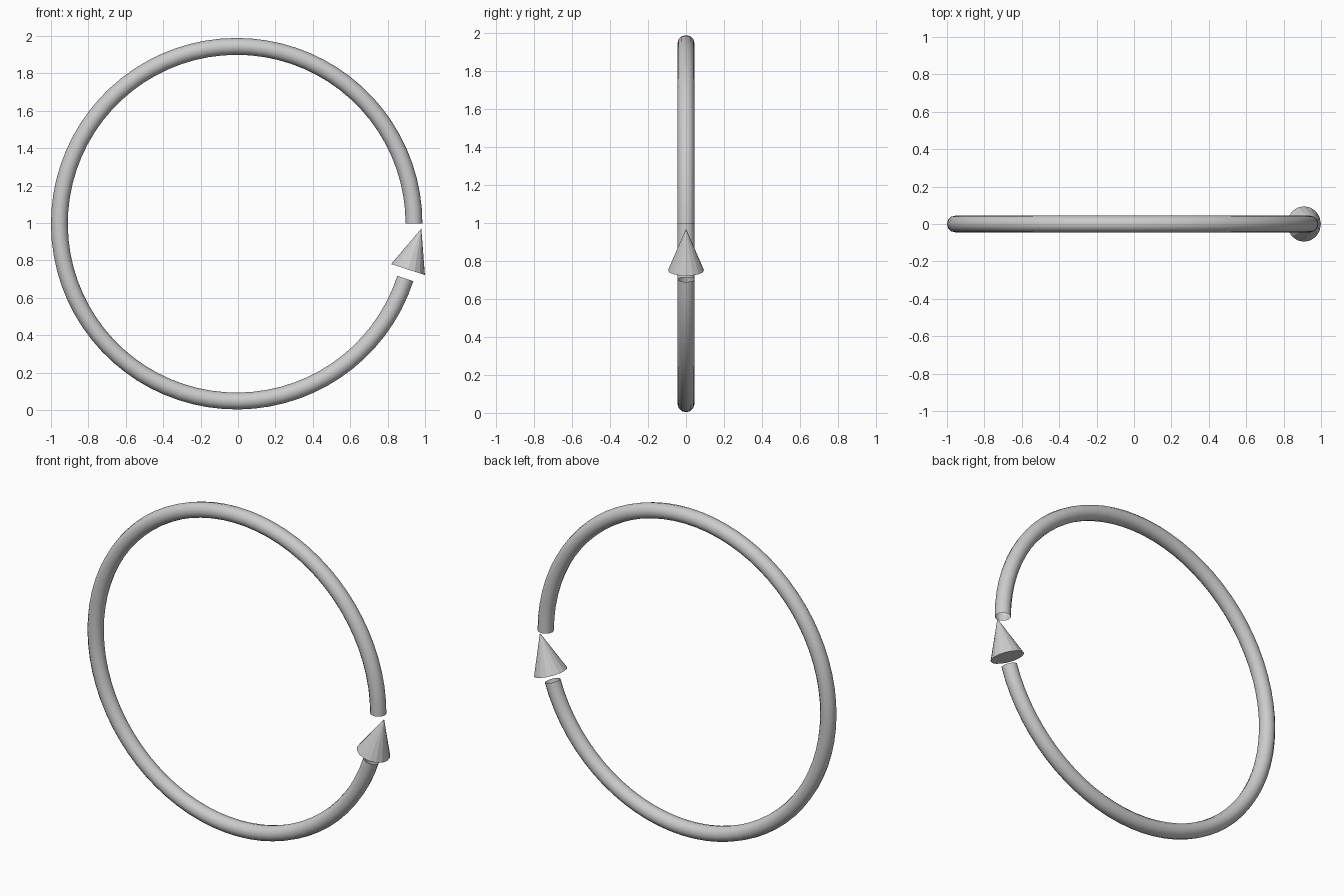
import bpy, bmesh
from math import sin, cos, radians, tau
from mathutils import Vector, Matrix

if "Cube" in bpy.data.objects:
    bpy.data.objects.remove(bpy.data.objects["Cube"])

CENTRE = Vector((-0.007, 0, 0.996))   # middle of the ring
R, TUBE = 0.948, 0.045                # ring radius and tube radius
SWEEP = radians(342)                  # arc runs from 0 to 342 degrees
SEGS, SIDES = 72, 12


def add_object(name, bm):
    bmesh.ops.recalc_face_normals(bm, faces=bm.faces)
    mesh = bpy.data.meshes.new(name)
    bm.to_mesh(mesh)
    bm.free()
    obj = bpy.data.objects.new(name, mesh)
    bpy.context.collection.objects.link(obj)
    return obj


# Open-ended tube swept along the arc
bm = bmesh.new()
rings = []
for i in range(SEGS + 1):
    a = SWEEP * i / SEGS
    out = Vector((cos(a), 0, sin(a)))
    ring = []
    for j in range(SIDES):
        t = tau * j / SIDES
        ring.append(bm.verts.new(CENTRE + out * (R + TUBE * cos(t)) + Vector((0, TUBE * sin(t), 0))))
    rings.append(ring)
for r0, r1 in zip(rings, rings[1:]):
    for j in range(SIDES):
        k = (j + 1) % SIDES
        f = bm.faces.new((r0[j], r0[k], r1[k], r1[j]))
        f.smooth = True
add_object("ring_tube", bm)

# Flat-shaded arrow head, aligned with the tangent at the arc's end
HEIGHT, TILT = 0.23, radians(18)
axis = Vector((sin(TILT), 0, cos(TILT)))
base = Vector((0.909, 0, 0.751))
bm = bmesh.new()
bmesh.ops.create_cone(bm, cap_ends=True, segments=16, radius1=0.095, radius2=0, depth=HEIGHT,
                      matrix=Matrix.Translation(base + axis * HEIGHT / 2) @ Matrix.Rotation(TILT, 4, 'Y'))
bmesh.ops.remove_doubles(bm, verts=bm.verts, dist=0.0001)
add_object("arrow_head", bm)
